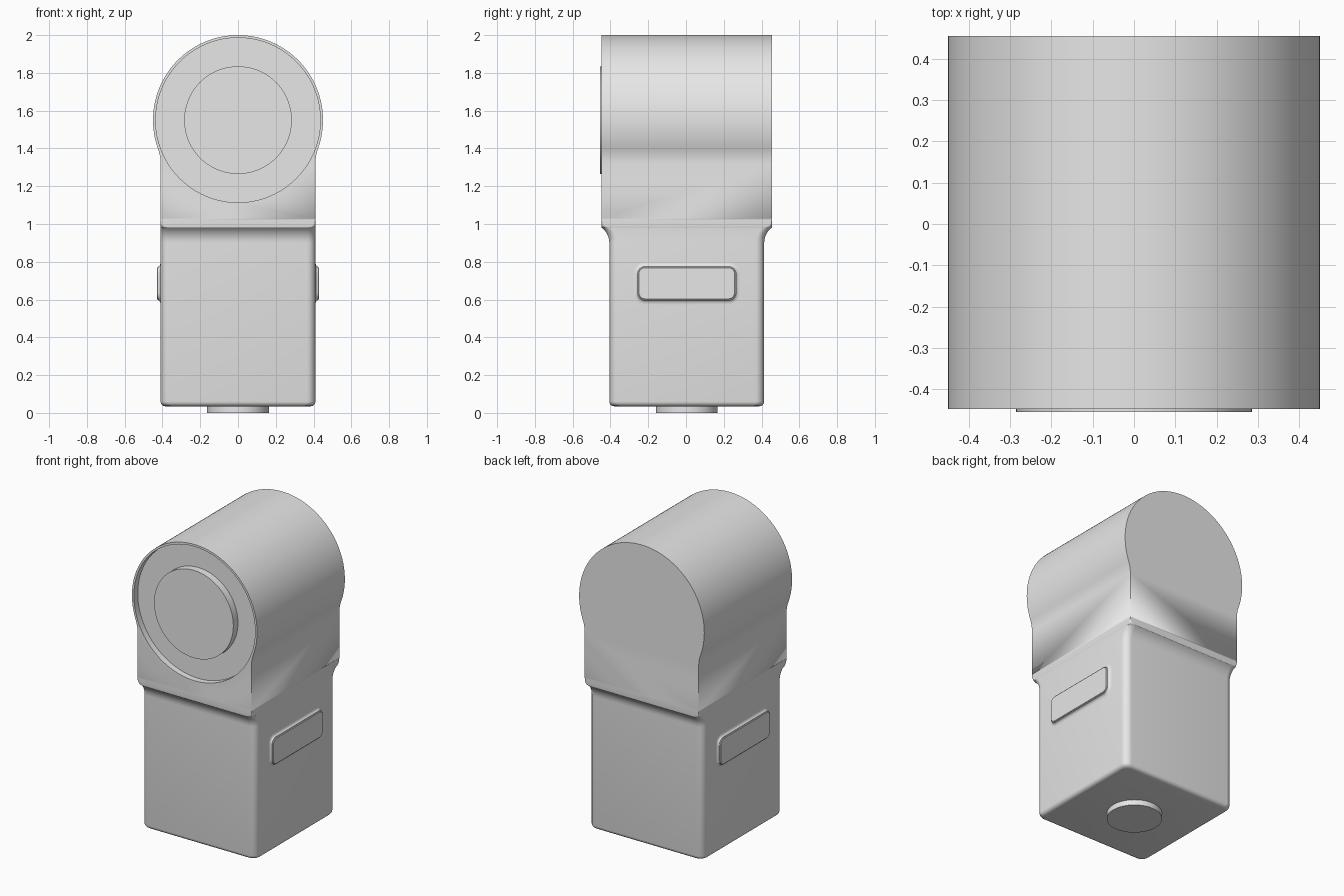
import bpy, bmesh
from math import sin, cos, pi, sqrt, atan2, acos, radians

if "Cube" in bpy.data.objects:
    bpy.data.objects.remove(bpy.data.objects["Cube"])

W = 0.41            # half width of the square column
YC = 0.004          # depth centre of the body
HD = 0.451          # half depth of the head
ZC, R = 1.55, 0.45  # head axis height and radius
SHOULDER = 1.03     # where the column meets the head

grey = bpy.data.materials.new("plain grey")
grey.diffuse_color = (0.8, 0.8, 0.8, 1)
grey.use_nodes = True
grey.node_tree.nodes["Principled BSDF"].inputs["Base Color"].default_value = grey.diffuse_color


def rounded_rect(hx, hy, cx, cy, n=8):
    """Outline points of a rectangle with elliptical corners."""
    pts = []
    for k, (sx, sy) in enumerate([(1, 1), (-1, 1), (-1, -1), (1, -1)]):
        for i in range(n + 1):
            a = (k + i / n) * pi / 2
            pts.append((sx * (hx - cx) + cx * cos(a), sy * (hy - cy) + cy * sin(a)))
    return pts


def bridge(bm, a, b, closed=True):
    n = len(a)
    for i in range(n if closed else n - 1):
        j = (i + 1) % n
        bm.faces.new((a[i], a[j], b[j], b[i]))


def finish(bm, name):
    bmesh.ops.remove_doubles(bm, verts=bm.verts[:], dist=1e-5)
    bmesh.ops.recalc_face_normals(bm, faces=bm.faces[:])
    mesh = bpy.data.meshes.new(name)
    bm.to_mesh(mesh)
    bm.free()
    mesh.materials.append(grey)
    ob = bpy.data.objects.new(name, mesh)
    bpy.context.collection.objects.link(ob)
    bpy.ops.object.select_all(action='DESELECT')
    ob.select_set(True)
    bpy.context.view_layer.objects.active = ob
    bpy.ops.object.shade_smooth_by_angle(angle=radians(35))
    return ob


def loft(bm, rings, cap_start=False, cap_end=False):
    loops = [[bm.verts.new(p) for p in ring] for ring in rings]
    for a, b in zip(loops, loops[1:]):
        bridge(bm, a, b)
    if cap_start:
        bm.faces.new(loops[0])
    if cap_end:
        bm.faces.new(loops[-1])


# ---- body: column lofted upwards, welded to the keyhole-shaped head ----
bm = bmesh.new()
sections = []       # (z, half width, half depth, corner x, corner y)
C = 0.045
for i in range(5):  # rounded bottom edge
    a = i / 4 * pi / 2
    inset = 0.025 * (1 - sin(a))
    sections.append((0.06 - 0.025 * cos(a), W - inset, W - inset, C, C))
flare = acos(1 - (HD - W) / 0.1)
for i in range(9):  # concave flare to the front and back
    a = flare * i / 8
    sections.append((0.9 + 0.1 * sin(a), W, W + 0.1 * (1 - cos(a)), C, C))
z0 = sections[-1][0]
for i in range(1, 9):  # rounded lower corners of the head faces
    t = i / 8 * pi / 2
    c = C * (1 - sin(t)) if i < 8 else 0
    sections.append((SHOULDER - (SHOULDER - z0) * cos(t), W, HD, c, c))
loft(bm, [[(x, y + YC, z) for x, y in rounded_rect(hx, hy, cx, cy)]
          for z, hx, hy, cx, cy in sections], cap_start=True)

# head outline: straight side, blend, large arc, mirrored blend
B = 0.22
drop = sqrt((R + B) ** 2 - (W + B) ** 2)
ang = atan2(drop, W + B)
right = [(W, SHOULDER)]
for i in range(9):
    a = pi - ang * i / 8
    right.append((W + B + B * cos(a), ZC - drop + B * sin(a)))
arc = [(R * cos(a), ZC + R * sin(a))
       for a in (-ang + (pi + 2 * ang) * i / 80 for i in range(1, 80))]
outline = right + arc + [(-x, z) for x, z in reversed(right)]
front = [bm.verts.new((x, YC - HD, z)) for x, z in outline]
back = [bm.verts.new((x, YC + HD, z)) for x, z in outline]
bridge(bm, front, back, closed=False)
bm.faces.new(back)

# front face with a round recess
RR, DEPTH = 0.436, 0.04
circle = [(RR * cos(2 * pi * i / 96), ZC + RR * sin(2 * pi * i / 96)) for i in range(96)]
rim = [bm.verts.new((x, YC - HD, z)) for x, z in circle]
floor = [bm.verts.new((x, YC - HD + DEPTH, z)) for x, z in circle]
bridge(bm, rim, floor)
bm.faces.new(floor)
edges = []
for loop in (front, rim):
    for i, v in enumerate(loop):
        w = loop[(i + 1) % len(loop)]
        edges.append(bm.edges.get((v, w)) or bm.edges.new((v, w)))
bmesh.ops.triangle_fill(bm, edges=edges, use_beauty=True, normal=(0, -1, 0))
finish(bm, "body")

# ---- round raised disc inside the recess ----
bm = bmesh.new()
loft(bm, [[(0.285 * cos(2 * pi * i / 72), y, ZC + 0.285 * sin(2 * pi * i / 72))
           for i in range(72)] for y in (YC - HD + DEPTH, -0.455)], cap_end=True)
finish(bm, "front_disc")

# ---- round foot ----
bm = bmesh.new()
loft(bm, [[(0.163 * cos(2 * pi * i / 64), YC + 0.163 * sin(2 * pi * i / 64), z)
           for i in range(64)] for z in (0.036, 0)], cap_end=True)
finish(bm, "foot")

# ---- side buttons: concave skirt plus raised plate, one per side ----
for side, label in ((1, "right"), (-1, "left")):
    def ring(x, grow):
        r = 0.035 + grow
        return [(side * x, YC + y, 0.686 + z)
                for y, z in rounded_rect(0.256 + grow, 0.085 + grow, r, r)]
    bm = bmesh.new()
    skirt = []
    for i in range(6):
        a = i / 5 * pi / 2
        skirt.append(ring(W + 0.014 * (1 - cos(a)), 0.004 + 0.022 * (1 - sin(a))))
    loft(bm, skirt + [ring(W + 0.014, 0)])
    finish(bm, label + "_button_skirt")
    bm = bmesh.new()
    loft(bm, [ring(W, 0), ring(0.427, 0), ring(0.430, -0.003)], cap_end=True)
    ob = finish(bm, label + "_button")
    # open shells: make sure the caps face outwards
    for o in (ob, bpy.data.objects[label + "_button_skirt"]):
        if sum(p.normal.x * p.area for p in o.data.polygons) * side < 0:
            o.data.flip_normals()
